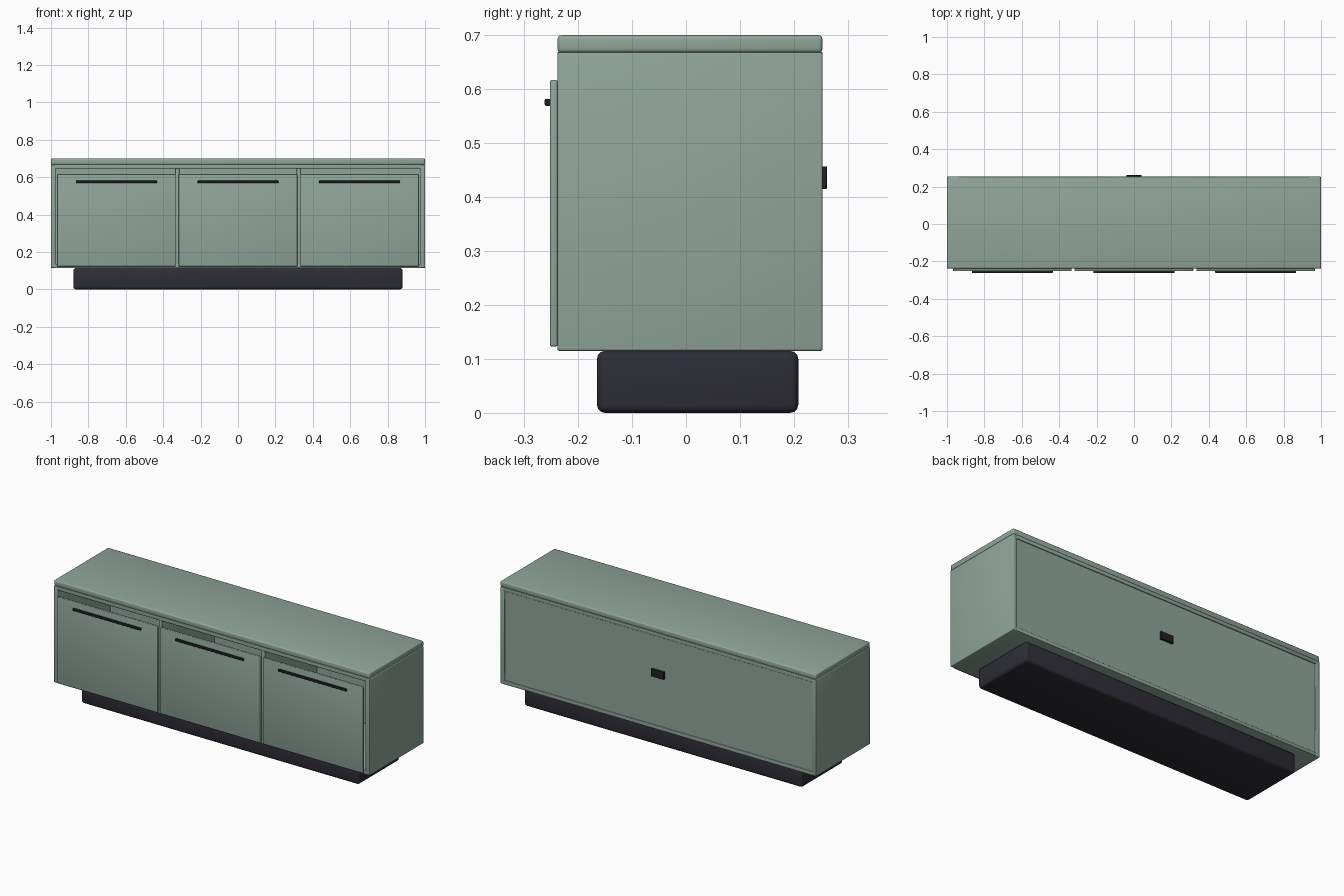
import bpy

cube = bpy.data.objects.get("Cube")
if cube:
    bpy.data.objects.remove(cube, do_unlink=True)


def material(name, rgb):
    m = bpy.data.materials.new(name)
    m.use_nodes = True
    colour = (*rgb, 1)
    m.diffuse_color = colour
    m.node_tree.nodes["Principled BSDF"].inputs["Base Color"].default_value = colour
    return m


green = material("sage green", (0.28, 0.38, 0.325))
charcoal = material("charcoal", (0.026, 0.026, 0.036))
black = material("black metal", (0.014, 0.015, 0.017))


def box(name, x, y, z, mat, bevel=0.0):
    """Rounded box from (min, max) pairs on each axis."""
    spans = (x, y, z)
    bpy.ops.mesh.primitive_cube_add(size=1, location=[(a + b) / 2 for a, b in spans])
    ob = bpy.context.object
    ob.name = name
    ob.scale = [b - a for a, b in spans]
    bpy.ops.object.transform_apply(location=False, rotation=False, scale=True)
    ob.data.materials.append(mat)
    if bevel:
        mod = ob.modifiers.new("Rounded edges", "BEVEL")
        mod.width = bevel
        mod.segments = 3
        bpy.ops.object.modifier_apply(modifier=mod.name)
        bpy.ops.object.shade_smooth_by_angle()
    return ob


FRONT, BACK = -0.238, 0.253
depth = (FRONT, BACK)

# Plinth and carcass
box("plinth", (-0.88, 0.88), (-0.165, 0.208), (0, 0.115), charcoal, 0.015)
box("top_slab", (-1, 1), depth, (0.667, 0.70), green, 0.008)
box("top_rail", (-0.98, 0.98), depth, (0.647, 0.669), green, 0.003)
box("bottom_panel", (-0.98, 0.98), depth, (0.115, 0.137), green, 0.003)
box("back_panel", (-0.98, 0.98), (0.235, 0.248), (0.125, 0.66), green)

# Side panels
for side, s in (("left", 1), ("right", -1)):
    box(side + "_side", sorted((s * 0.973, s)), depth, (0.115, 0.668), green, 0.004)

# Dividers between the three compartments
for side, s in (("left", 1), ("right", -1)):
    x = s * 0.325
    box(side + "_divider", (x - 0.011, x + 0.011), (FRONT + 0.002, 0.24), (0.125, 0.655), green, 0.002)

# Doors with bar handles
for side, x in (("right", -0.65), ("middle", 0), ("left", 0.65)):
    box(side + "_door", (x - 0.317, x + 0.317), (-0.252, FRONT), (0.123, 0.617), green, 0.004)
    box(side + "_handle", (x - 0.216, x + 0.216), (-0.262, -0.25), (0.569, 0.582), black, 0.003)

# Cable outlet on the back
box("cable_outlet", (-0.04, 0.04), (0.246, 0.261), (0.415, 0.457), black, 0.001)
